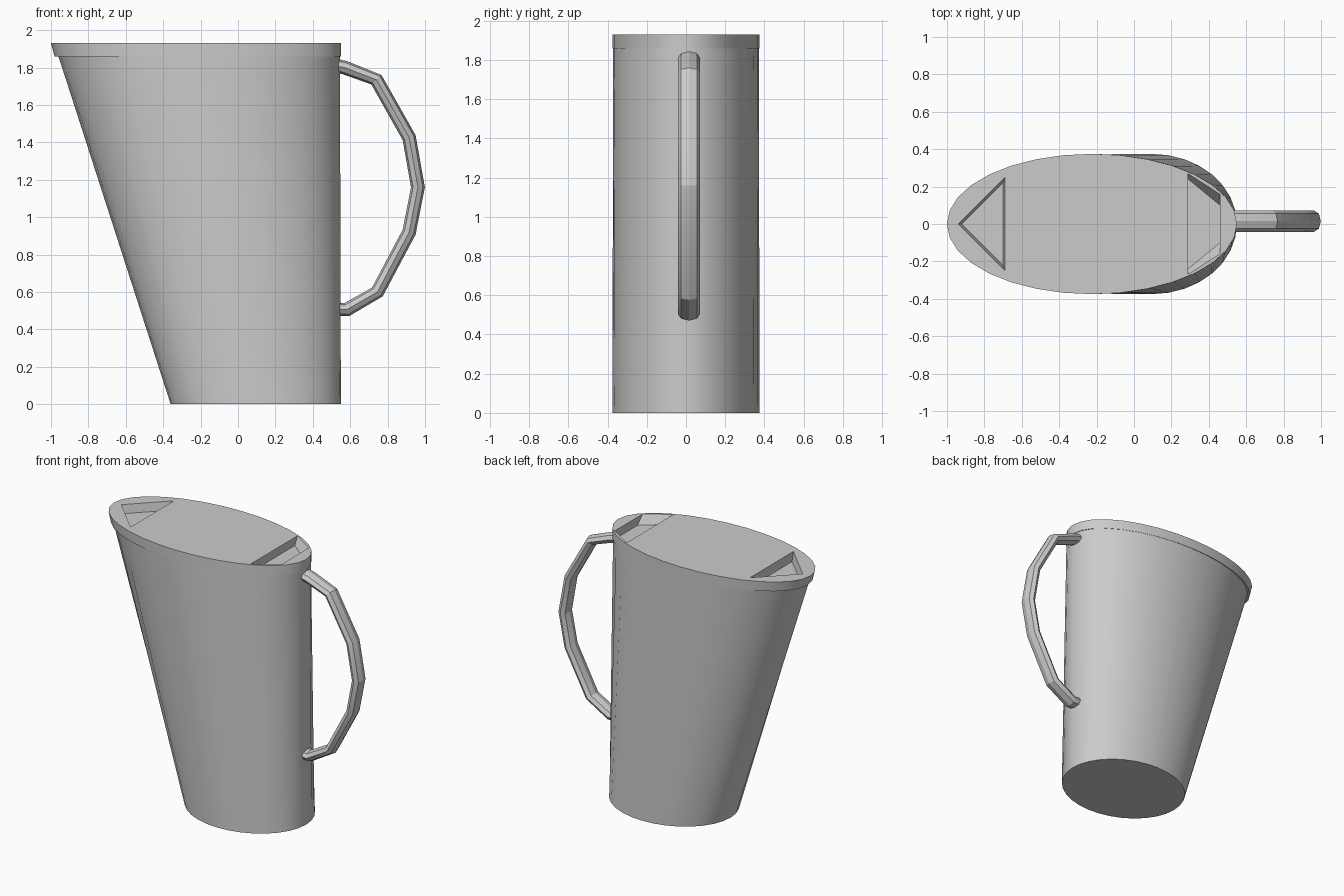
import bpy, bmesh, math
from mathutils import Vector

if "Cube" in bpy.data.objects:
    bpy.data.objects.remove(bpy.data.objects["Cube"])

grey = bpy.data.materials.new("plain_grey")
grey.use_nodes = True
GREY = (0.6, 0.6, 0.6, 1)
grey.diffuse_color = GREY
grey.node_tree.nodes["Principled BSDF"].inputs["Base Color"].default_value = GREY


def loft(name, rings):
    """Join equal-length rings of points with quads and cap both ends."""
    bm = bmesh.new()
    loops = [[bm.verts.new(p) for p in ring] for ring in rings]
    n = len(loops[0])
    for a, b in zip(loops, loops[1:]):
        for i in range(n):
            j = (i + 1) % n
            bm.faces.new((a[i], a[j], b[j], b[i]))
    bm.faces.new(loops[0][::-1])
    bm.faces.new(loops[-1])
    bmesh.ops.recalc_face_normals(bm, faces=bm.faces)
    mesh = bpy.data.meshes.new(name)
    bm.to_mesh(mesh)
    bm.free()
    mesh.materials.append(grey)
    obj = bpy.data.objects.new(name, mesh)
    bpy.context.collection.objects.link(obj)
    return obj


def smooth(obj, degrees):
    bpy.ops.object.select_all(action="DESELECT")
    obj.select_set(True)
    bpy.context.view_layer.objects.active = obj
    bpy.ops.object.shade_smooth_by_angle(angle=math.radians(degrees))


def ellipse(left, right, half_width, z, sides=32):
    mid, rx = (left + right) / 2, (right - left) / 2
    angles = [math.tau * i / sides for i in range(sides)]
    return [(mid + rx * math.cos(a), half_width * math.sin(a), z) for a in angles]


# Jug body: straight at the handle, leaning out towards the spout
RIGHT, HALF, LID_Z, TOP = 0.55, 0.375, 1.86, 1.93
body = loft("jug_body", [ellipse(-0.36, RIGHT, HALF, 0),
                         ellipse(-0.96, RIGHT - 0.005, HALF - 0.003, LID_Z)])
smooth(body, 30)

# Lid: thin slab with a slight overhang
lid = loft("lid", [ellipse(-0.98, RIGHT, HALF, LID_Z - 0.002),
                   ellipse(-1.0, RIGHT, HALF, TOP)])


# Sunken pockets in the lid, narrowing towards their floors
def pocket(name, upper, lower):
    cutter = loft(name, [[(x, y, LID_Z + 0.01) for x, y in lower],
                         [(x, y, TOP + 0.001) for x, y in upper]])
    cutter.hide_render = True
    cutter.hide_set(True)
    cutter.display_type = "WIRE"
    mod = lid.modifiers.new(name, "BOOLEAN")
    mod.operation = "DIFFERENCE"
    mod.solver = "EXACT"
    mod.object = cutter
    return cutter


cutters = [
    pocket("spout_pocket_cutter",
           [(-0.94, 0), (-0.69, -0.25), (-0.69, 0.25)],
           [(-0.92, 0), (-0.70, -0.22), (-0.70, 0.22)]),
    pocket("handle_pocket_cutter",
           [(0.29, -0.27), (0.46, -0.16), (0.46, 0.16), (0.29, 0.27)],
           [(0.29, -0.24), (0.46, -0.10), (0.46, 0.10), (0.29, 0.24)])]

# Apply the cuts, then drop the cutters
bpy.context.view_layer.update()
cut_mesh = bpy.data.meshes.new_from_object(
    lid.evaluated_get(bpy.context.evaluated_depsgraph_get()))
lid.modifiers.clear()
lid.data = cut_mesh
for cutter in cutters:
    bpy.data.objects.remove(cutter)
smooth(lid, 25)

# Handle: faceted tube swept along a bent path
path = [Vector((x, 0.015, z)) for x, z in (
    (0.52, 1.81), (0.57, 1.80), (0.74, 1.735), (0.915, 1.425), (0.962, 1.16),
    (0.915, 0.92), (0.745, 0.60), (0.58, 0.505), (0.53, 0.51))]
rings = []
for i, p in enumerate(path):
    ahead, behind = path[min(i + 1, len(path) - 1)], path[max(i - 1, 0)]
    out = (ahead - behind).normalized().cross(Vector((0, 1, 0)))
    rings.append([p + out * 0.037 * math.cos(a) + Vector((0, 0.057 * math.sin(a), 0))
                  for a in (math.tau * k / 8 for k in range(8))])
handle = loft("handle", rings)
smooth(handle, 20)
